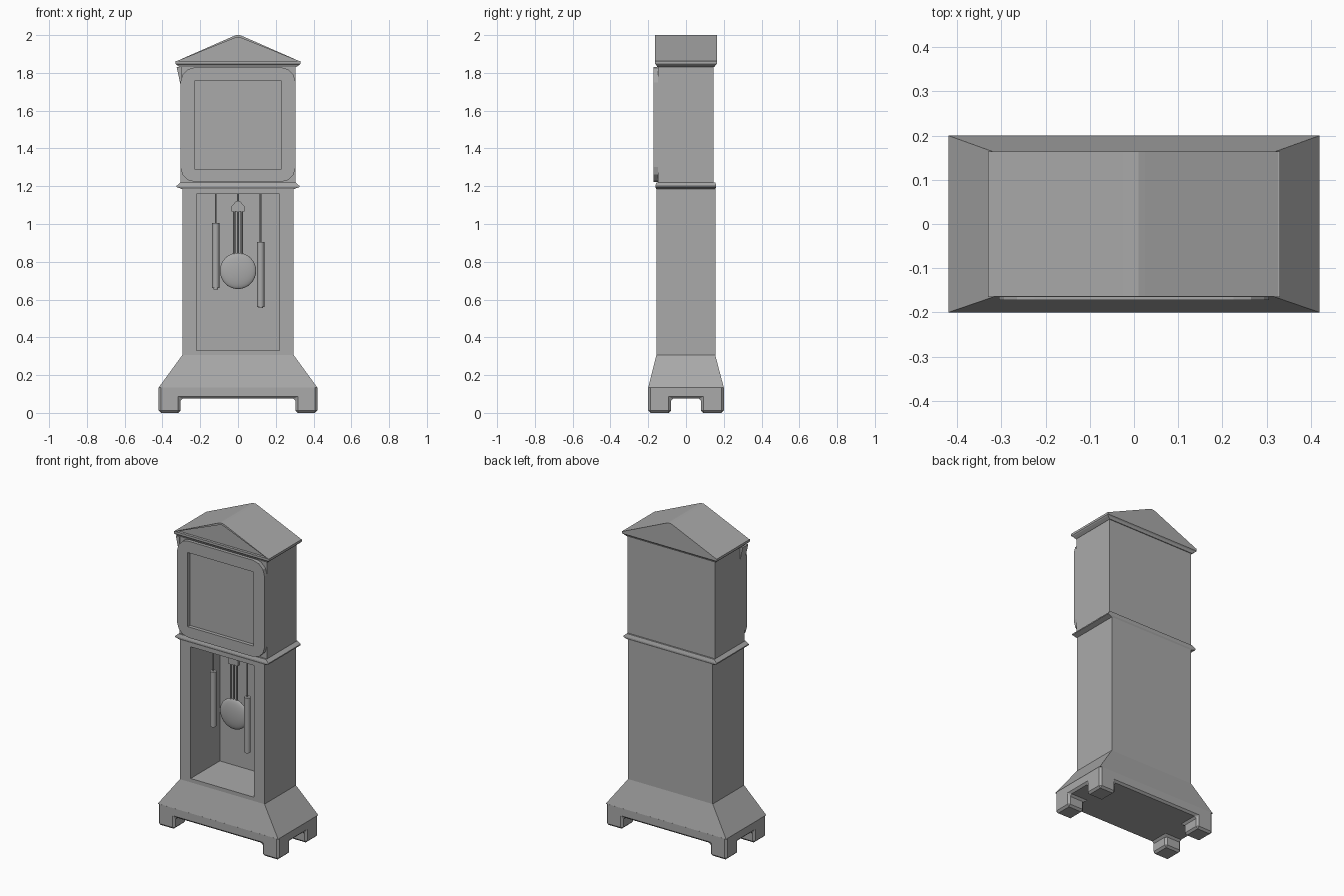
import bpy, bmesh
from math import pi, sin, cos
from mathutils import Vector, Matrix

if "Cube" in bpy.data.objects:
    bpy.data.objects.remove(bpy.data.objects["Cube"])

grey = bpy.data.materials.new("plain_grey")
grey.use_nodes = True
COLOUR = (0.4, 0.4, 0.4, 1)
grey.diffuse_color = COLOUR
grey.node_tree.nodes["Principled BSDF"].inputs["Base Color"].default_value = COLOUR


def finish(name, bm, smooth=False):
    bmesh.ops.recalc_face_normals(bm, faces=bm.faces)
    mesh = bpy.data.meshes.new(name)
    bm.to_mesh(mesh)
    bm.free()
    ob = bpy.data.objects.new(name, mesh)
    bpy.context.collection.objects.link(ob)
    mesh.materials.append(grey)
    if smooth:
        bpy.ops.object.select_all(action='DESELECT')
        ob.select_set(True)
        bpy.context.view_layer.objects.active = ob
        bpy.ops.object.shade_smooth_by_angle(angle=pi / 5)
    return ob


def loft(rings):
    """Stack of rectangles (half width, front y, back y, z) skinned together."""
    bm = bmesh.new()
    loops = [[bm.verts.new(p) for p in ((-w, f, z), (w, f, z), (w, b, z), (-w, b, z))]
             for w, f, b, z in rings]
    for lo, hi in zip(loops, loops[1:]):
        for i in range(4):
            j = (i + 1) % 4
            bm.faces.new((lo[i], lo[j], hi[j], hi[i]))
    bm.faces.new(loops[0])
    bm.faces.new(loops[-1])
    bmesh.ops.recalc_face_normals(bm, faces=bm.faces)
    return bm


def prism(points, y0, y1):
    """Extrude an x, z outline from y0 to y1."""
    bm = bmesh.new()
    face = bm.faces.new([bm.verts.new((x, y0, z)) for x, z in points])
    new = bmesh.ops.extrude_face_region(bm, geom=[face], use_keep_orig=True)["geom"]
    bmesh.ops.translate(bm, vec=(0, y1 - y0, 0),
                        verts=[v for v in new if isinstance(v, bmesh.types.BMVert)])
    bmesh.ops.recalc_face_normals(bm, faces=bm.faces)
    return bm


def front_face(bm):
    return min(bm.faces, key=lambda f: f.calc_center_median().y)


def push_back(bm, face, depth):
    new = bmesh.ops.extrude_discrete_faces(bm, faces=[face])["faces"][0]
    bmesh.ops.translate(bm, vec=(0, depth, 0), verts=new.verts)


def pocket(bm, half, z0, z1, depth):
    """Sink a rectangular opening into the front face."""
    face = front_face(bm)
    bmesh.ops.inset_individual(bm, faces=[face], thickness=0.005)
    mid = face.calc_center_median().z
    for v in face.verts:
        v.co.x = half if v.co.x > 0 else -half
        v.co.z = z1 if v.co.z > mid else z0
    bmesh.ops.remove_doubles(bm, verts=list(face.verts), dist=0.0001)
    bm.normal_update()
    push_back(bm, front_face_inside(bm, half, z0, z1), depth)


def front_face_inside(bm, half, z0, z1):
    goal = Vector((0, front_face(bm).calc_center_median().y, (z0 + z1) / 2))
    return min(bm.faces, key=lambda f: (f.calc_center_bounds() - goal).length + (len(f.verts) != 4)
               + max(abs(abs(v.co.x) - half) for v in f.verts))


def rod(name, x, y, z0, z1, r, sides=12):
    bm = bmesh.new()
    bmesh.ops.create_cone(bm, cap_ends=True, segments=sides, radius1=r, radius2=r,
                          depth=z1 - z0, matrix=Matrix.Translation((x, y, (z0 + z1) / 2)))
    return finish(name, bm, True)


# Plinth: a three by three slab whose corner cells drop down as feet
bm = bmesh.new()
xs, ys = (-0.42, -0.305, 0.305, 0.42), (-0.2, -0.08, 0.08, 0.2)
grid = [[bm.verts.new((x, y, 0.135)) for y in ys] for x in xs]
cells = [bm.faces.new((grid[i][j], grid[i + 1][j], grid[i + 1][j + 1], grid[i][j + 1]))
         for i in range(3) for j in range(3)]
new = bmesh.ops.extrude_face_region(bm, geom=cells, use_keep_orig=True)["geom"]
bmesh.ops.translate(bm, vec=(0, 0, -0.06),
                    verts=[v for v in new if isinstance(v, bmesh.types.BMVert)])
corners = [f for f in new if isinstance(f, bmesh.types.BMFace)
           and abs(f.calc_center_median().x) > 0.3 and abs(f.calc_center_median().y) > 0.1]
feet = bmesh.ops.extrude_discrete_faces(bm, faces=corners)["faces"]
bmesh.ops.translate(bm, vec=(0, 0, -0.075), verts=list({v for f in feet for v in f.verts}))
bmesh.ops.remove_doubles(bm, verts=bm.verts, dist=0.0001)
bmesh.ops.recalc_face_normals(bm, faces=bm.faces)
edges = [e for e in bm.edges if len(e.link_faces) == 2 and e.calc_face_angle(0) > 0.8
         and min(v.co.z for v in e.verts) < 0.13]
bmesh.ops.bevel(bm, geom=edges, offset=0.012, segments=1, affect='EDGES')
finish("plinth", bm)

# Sloping skirt and hollow trunk
finish("skirt", loft([(0.42, -0.2, 0.2, 0.134), (0.295, -0.157, 0.155, 0.306)]))
bm = loft([(0.295, -0.157, 0.155, 0.306), (0.295, -0.157, 0.155, 1.19)])
pocket(bm, 0.22, 0.33, 1.16, 0.29)
finish("trunk", bm)

# Waist moulding, hood body, cornice
finish("waist_moulding", loft([(0.296, -0.157, 0.155, 1.185), (0.325, -0.162, 0.16, 1.195),
                               (0.325, -0.162, 0.16, 1.202), (0.305, -0.157, 0.155, 1.22)]))
finish("hood", loft([(0.305, -0.147, 0.145, 1.22), (0.305, -0.147, 0.145, 1.832)]))
finish("cornice", loft([(0.307, -0.152, 0.15, 1.83), (0.325, -0.158, 0.157, 1.842),
                        (0.33, -0.165, 0.164, 1.848), (0.33, -0.165, 0.164, 1.862)]))

# Small flared filler behind the hood frame on one side
finish("hood_filler", prism([(-0.3, 1.74), (-0.305, 1.74), (-0.325, 1.832), (-0.3, 1.832)],
                            -0.155, -0.1))

# Hood frame with rounded corners and sunken dial panel
R, outline = 0.08, []
for k, (sx, cz) in enumerate(((1, 1.75), (-1, 1.75), (-1, 1.302), (1, 1.302))):
    for s in range(4):
        a = (k + s / 3) * pi / 2
        outline.append((sx * (0.305 - R) + R * cos(a), cz + R * sin(a)))
bm = prism(outline, -0.172, -0.145)
pocket(bm, 0.23, 1.29, 1.757, 0.022)
finish("hood_frame", bm)

# Gabled roof with a softened ridge and a sunken front pediment
gable = [(-0.33, 1.86), (0.33, 1.86), (0.025, 1.994), (0.01, 2.0), (-0.01, 2.0), (-0.025, 1.994)]
bm = prism(gable, -0.164, 0.164)
face = front_face(bm)
bmesh.ops.inset_individual(bm, faces=[face], thickness=0.012)
push_back(bm, face, 0.015)
finish("roof", bm)

# Weights on their cables
for side, x, low in (("right", -0.118, 0.66), ("left", 0.12, 0.56)):
    rod(side + "_weight", x, -0.078, low, low + 0.345, 0.019, 16)
    rod(side + "_weight_tip", x, -0.078, low - 0.006, low, 0.012, 16)
    rod(side + "_cable", x, -0.078, low + 0.34, 1.165, 0.005, 8)

# Pendulum: lens-shaped bob, rods, hanger
bm = bmesh.new()
bmesh.ops.create_uvsphere(bm, u_segments=32, v_segments=16, radius=0.096)
bmesh.ops.scale(bm, vec=(1, 0.22, 1), verts=bm.verts)
bmesh.ops.translate(bm, vec=(0, -0.04, 0.752), verts=bm.verts)
finish("pendulum_bob", bm, True)
for i, x in enumerate((-0.02, 0, 0.02)):
    rod("pendulum_rod_%d" % (i + 1), x, -0.04, 0.8, 1.07, 0.006, 8)
finish("pendulum_hanger", prism([(-0.034, 1.065), (0.034, 1.065), (0.034, 1.095), (0.012, 1.118),
                                 (-0.012, 1.118), (-0.034, 1.095)], -0.05, -0.03))
rod("pendulum_spring", 0, -0.04, 1.11, 1.165, 0.006, 8)
